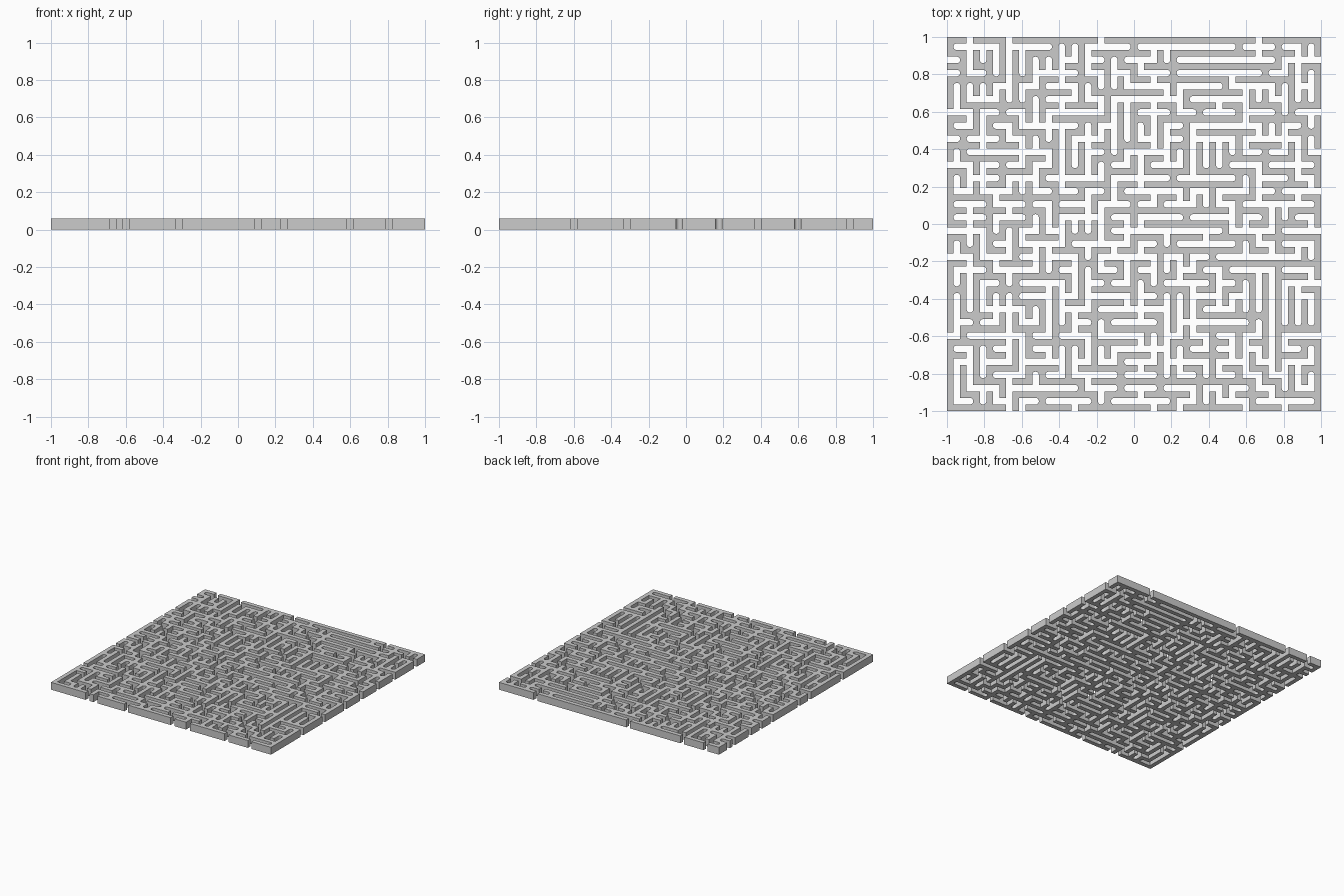
import bpy, bmesh, random
from mathutils import Vector

if "Cube" in bpy.data.objects:
    bpy.data.objects.remove(bpy.data.objects["Cube"])

random.seed(7)
N = 29                      # lattice nodes per side
U = 2.0 / (2 * N - 1)       # width of a wall, and of a gap
H = 0.06

# gaps in the outer rim, counted from the left or from the bottom
GAPS = {
    "front": (4, 5, 9, 15, 17, 22, 25),
    "back": (1, 4, 11, 23),
    "left": (5, 11, 13, 18, 20, 22, 25, 26),
    "right": (5, 9, 13, 16, 19, 22, 26),
}
# long straight bars: row from the top, first column, last column
BARS_X = [(1, 12, 15), (1, 17, 23), (2, 16, 22), (3, 0, 3), (3, 17, 21), (3, 22, 26),
          (5, 1, 4), (5, 18, 20), (6, 17, 22), (7, 19, 23), (8, 3, 5), (9, 21, 26),
          (10, 19, 23), (11, 15, 22), (13, 12, 18), (14, 15, 20), (15, 20, 23),
          (15, 25, 28), (16, 15, 20), (17, 19, 28), (21, 10, 14), (23, 0, 2),
          (25, 11, 14), (26, 12, 21), (27, 6, 9)]
# column, first row from the top, last row
BARS_Y = [(1, 3, 5), (3, 1, 3), (4, 0, 3), (8, 8, 10), (9, 7, 10), (12, 9, 12),
          (11, 21, 25), (23, 18, 21), (24, 18, 22), (25, 17, 22), (2, 23, 26),
          (26, 3, 6), (2, 18, 22), (12, 2, 4)]


def edge(a, b):
    return (a, b) if a < b else (b, a)


banned = set()
for k in GAPS["front"]:
    banned.add(edge((k, 0), (k + 1, 0)))
for k in GAPS["back"]:
    banned.add(edge((k, N - 1), (k + 1, N - 1)))
for k in GAPS["left"]:
    banned.add(edge((0, k), (0, k + 1)))
for k in GAPS["right"]:
    banned.add(edge((N - 1, k), (N - 1, k + 1)))

# rim first, then the long bars, then random links fill in the maze
order = []
for k in range(N - 1):
    for m in (0, N - 1):
        order += [edge((k, m), (k + 1, m)), edge((m, k), (m, k + 1))]
for r, a, b in BARS_X:
    order += [edge((c, N - 1 - r), (c + 1, N - 1 - r)) for c in range(a, b)]
for c, a, b in BARS_Y:
    order += [edge((c, N - 1 - r), (c, N - 2 - r)) for r in range(a, b)]
fill = [edge((i, j), (i + 1, j)) for i in range(N - 1) for j in range(N)]
fill += [edge((i, j), (i, j + 1)) for i in range(N) for j in range(N - 1)]
random.shuffle(fill)

parent = {(i, j): (i, j) for i in range(N) for j in range(N)}


def root(n):
    while parent[n] != n:
        n = parent[n]
    return n


# walls form one branching tree without loops
cells = {(2 * i, 2 * j) for i in range(N) for j in range(N)}
for a, b in order + fill:
    if (a, b) in banned:
        continue
    ra, rb = root(a), root(b)
    if ra != rb:
        parent[ra] = rb
        cells.add((a[0] + b[0], a[1] + b[1]))

# flat outline from square cells
bm = bmesh.new()
verts = {}


def vert(x, y):
    if (x, y) not in verts:
        verts[x, y] = bm.verts.new((x, y, 0))
    return verts[x, y]


for x, y in sorted(cells):
    bm.faces.new([vert(x, y), vert(x + 1, y), vert(x + 1, y + 1), vert(x, y + 1)])

# corners where a channel comes to a dead end
ends = set()
for x in range(1, 2 * N - 2, 2):
    for y in range(1, 2 * N - 2, 2):
        sides = [(dx, dy) for dx, dy in ((1, 0), (-1, 0), (0, 1), (0, -1))
                 if (x + dx, y + dy) in cells]
        if len(sides) == 3:
            for dx in (0, 1):
                for dy in (0, 1):
                    if (2 * dx - 1, 0) in sides and (0, 2 * dy - 1) in sides:
                        ends.add((x + dx, y + dy))

bmesh.ops.dissolve_limit(bm, angle_limit=0.01, verts=bm.verts, edges=bm.edges)
corners = [v for v in bm.verts if (round(v.co.x), round(v.co.y)) in ends]
bmesh.ops.bevel(bm, geom=corners, offset=0.48, offset_type='OFFSET', segments=4,
                profile=0.5, affect='VERTICES', clamp_overlap=False)

# scale, centre and raise the walls
for v in bm.verts:
    v.co = Vector((v.co.x * U - 1, v.co.y * U - 1, 0))
base = bm.faces[:]
up = bmesh.ops.extrude_face_region(bm, geom=base, use_keep_orig=True)
bmesh.ops.translate(bm, vec=(0, 0, H),
                    verts=[g for g in up["geom"] if isinstance(g, bmesh.types.BMVert)])
bmesh.ops.triangulate(bm, faces=[f for f in bm.faces if len(f.verts) > 4])
bmesh.ops.recalc_face_normals(bm, faces=bm.faces)

mesh = bpy.data.meshes.new("maze_walls")
bm.to_mesh(mesh)
bm.free()
maze = bpy.data.objects.new("maze_walls", mesh)
bpy.context.collection.objects.link(maze)
bpy.context.view_layer.objects.active = maze
maze.select_set(True)
bpy.ops.object.shade_smooth_by_angle()
